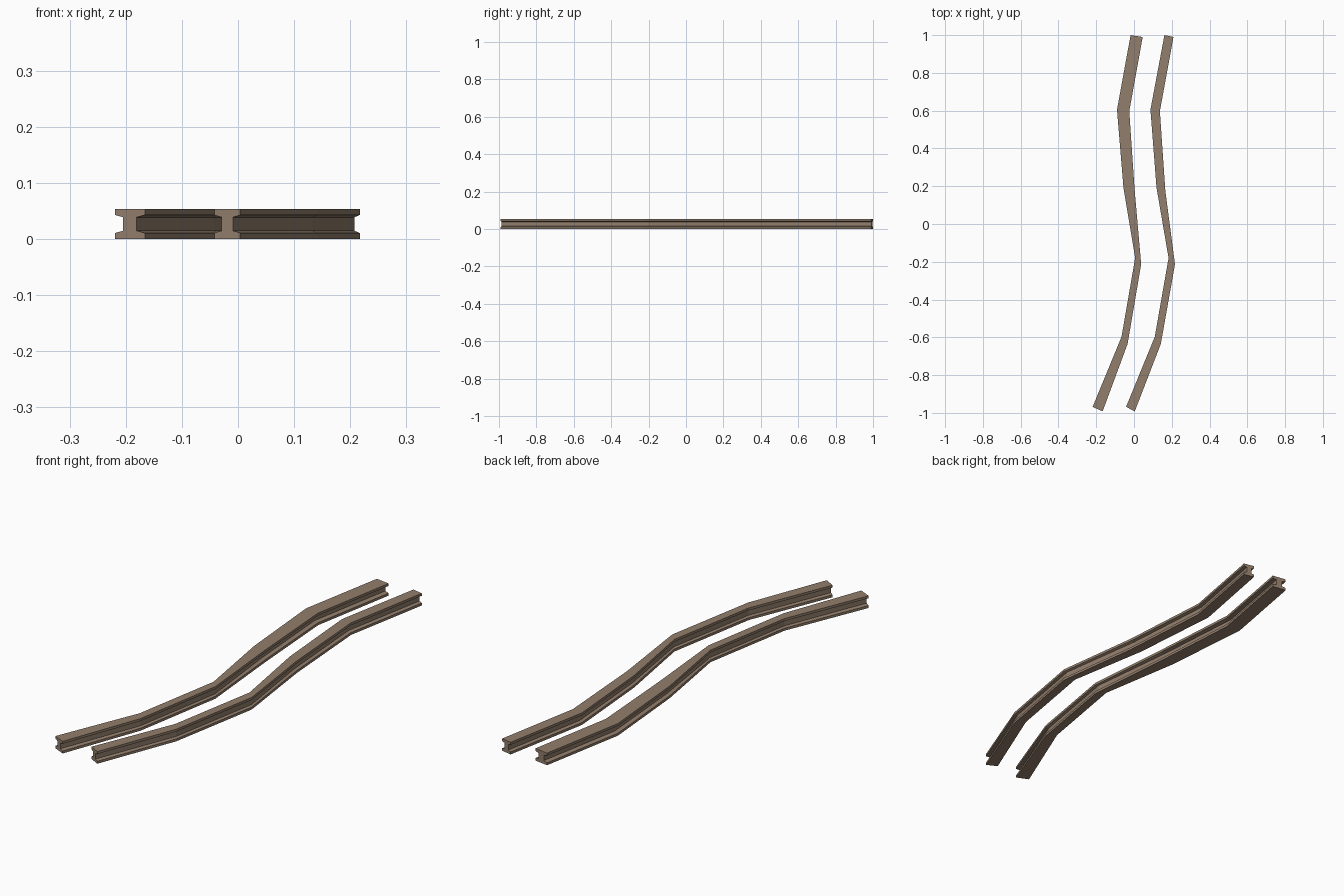
import bpy
import bmesh

if "Cube" in bpy.data.objects:
    bpy.data.objects.remove(bpy.data.objects["Cube"])

# weathered brown, used for everything
brown = bpy.data.materials.new("weathered_brown")
brown.diffuse_color = (0.29, 0.21, 0.15, 1)
brown.use_nodes = True
brown.node_tree.nodes["Principled BSDF"].inputs["Base Color"].default_value = brown.diffuse_color

# I-beam section: (fraction across the flange, height)
A, B = 0.27, 0.72
half = [(0, 0), (0, 0.011), (A, 0.015), (A, 0.039), (0, 0.043), (0, 0.054)]
SECTION = half + [(1 - f if f == 0 else B, z) for f, z in reversed(half)]


def rail(name, left, right):
    """Sweep the I-section along paired left and right flange edges."""
    bm = bmesh.new()
    rings = []
    for (lx, ly), (rx, ry) in zip(left, right):
        rings.append([bm.verts.new((lx + (rx - lx) * f, ly + (ry - ly) * f, z))
                      for f, z in SECTION])
    n = len(SECTION)
    for a, b in zip(rings, rings[1:]):
        for i in range(n):
            j = (i + 1) % n
            bm.faces.new((a[i], a[j], b[j], b[i]))
    # end caps: lower flange, web, upper flange
    for r in (rings[0], rings[-1]):
        for ids in ((0, 1, 2, 9, 10, 11), (2, 3, 8, 9), (3, 4, 5, 6, 7, 8)):
            bm.faces.new([r[i] for i in ids])
    bmesh.ops.recalc_face_normals(bm, faces=bm.faces)
    me = bpy.data.meshes.new(name)
    bm.to_mesh(me)
    bm.free()
    me.materials.append(brown)
    bpy.context.collection.objects.link(bpy.data.objects.new(name, me))


# left rail (wider)
rail("left_rail",
     [(-0.219, -0.968), (-0.066, -0.597), (0.006, -0.18), (-0.056, 0.194), (-0.09, 0.605), (-0.018, 1.0)],
     [(-0.166, -0.992), (-0.034, -0.635), (0.038, -0.213), (0.003, 0.185), (-0.025, 0.597), (0.046, 0.99)])

# right rail (narrower)
rail("right_rail",
     [(-0.042, -0.968), (0.11, -0.597), (0.183, -0.18), (0.119, 0.194), (0.087, 0.605), (0.161, 1.0)],
     [(0.004, -0.992), (0.142, -0.635), (0.217, -0.213), (0.166, 0.175), (0.137, 0.597), (0.209, 0.99)])
